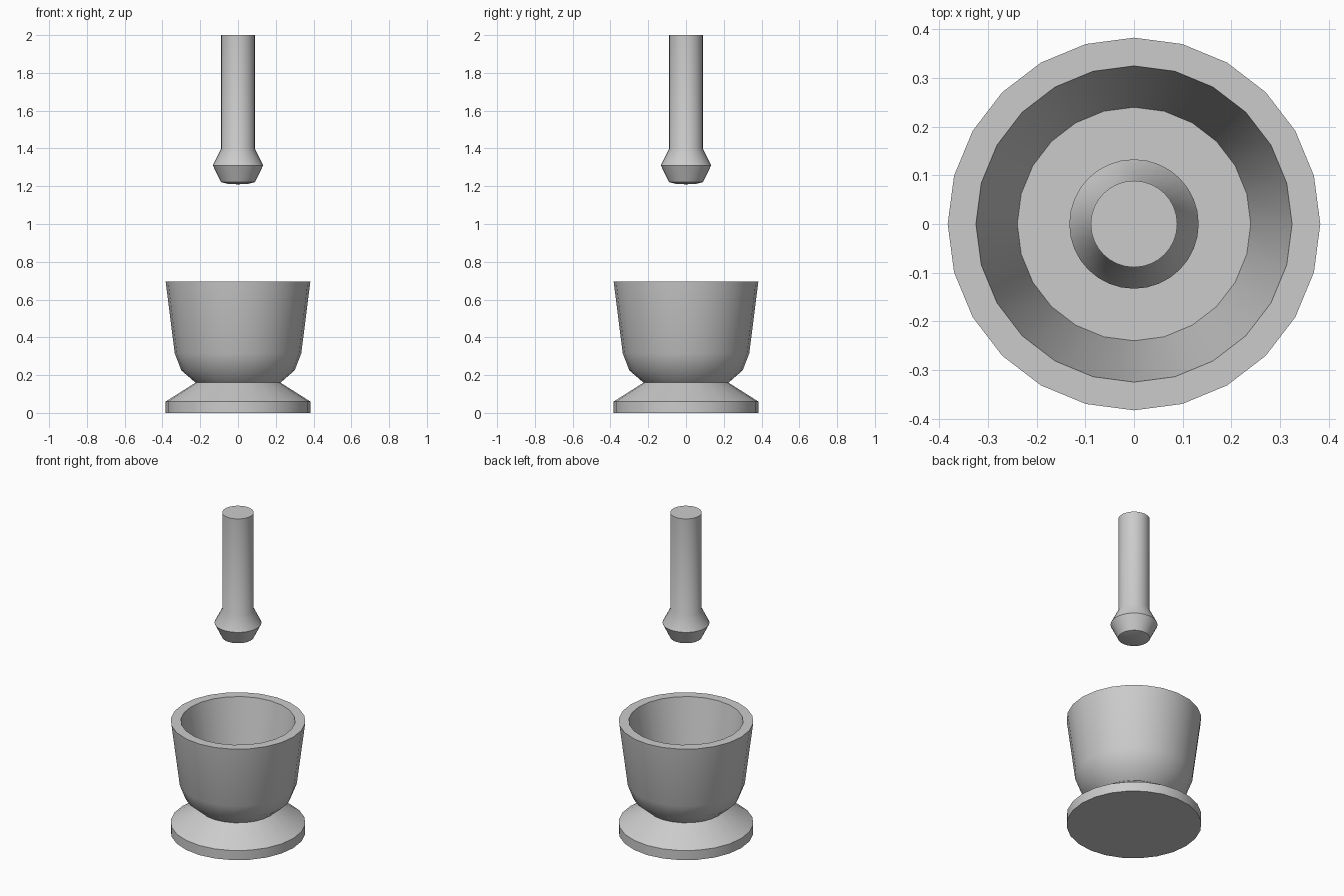
import bpy
import bmesh
import math

cube = bpy.data.objects.get("Cube")
if cube:
    bpy.data.objects.remove(cube, do_unlink=True)

stone = bpy.data.materials.new("grey_stone")
stone.use_nodes = True
grey = (0.6, 0.6, 0.6, 1)
stone.diffuse_color = grey
stone.node_tree.nodes["Principled BSDF"].inputs["Base Color"].default_value = grey


def lathe(name, profile, sides):
    """Turn a (radius, height) profile around z; zero radius closes an end."""
    bm = bmesh.new()
    rings = []
    for r, z in profile:
        if r == 0:
            rings.append([bm.verts.new((0, 0, z))] * sides)
        else:
            angles = [math.tau * i / sides for i in range(sides)]
            rings.append([bm.verts.new((r * math.cos(a), r * math.sin(a), z)) for a in angles])
    for low, high in zip(rings, rings[1:]):
        for i in range(sides):
            j = (i + 1) % sides
            corners = dict.fromkeys((low[i], low[j], high[j], high[i]))
            bm.faces.new(list(corners))
    bmesh.ops.recalc_face_normals(bm, faces=bm.faces)
    mesh = bpy.data.meshes.new(name)
    bm.to_mesh(mesh)
    bm.free()
    mesh.materials.append(stone)
    obj = bpy.data.objects.new(name, mesh)
    bpy.context.collection.objects.link(obj)
    bpy.ops.object.select_all(action="DESELECT")
    obj.select_set(True)
    bpy.context.view_layer.objects.active = obj
    bpy.ops.object.shade_smooth_by_angle(angle=math.radians(40))
    return obj


# Mortar: flared foot, rounded outer wall, flat rim, tapered hollow
lathe("mortar", [
    (0, 0), (0.383, 0), (0.383, 0.06), (0.225, 0.16),
    (0.30, 0.225), (0.335, 0.315), (0.383, 0.695),
    (0.325, 0.695), (0.24, 0.25), (0, 0.25),
], 24)

# Pestle: blunt head and straight handle, held above the mortar
lathe("pestle", [
    (0, 1.21), (0.05, 1.212), (0.09, 1.222), (0.133, 1.31),
    (0.089, 1.398), (0.089, 2), (0, 2),
], 32)
